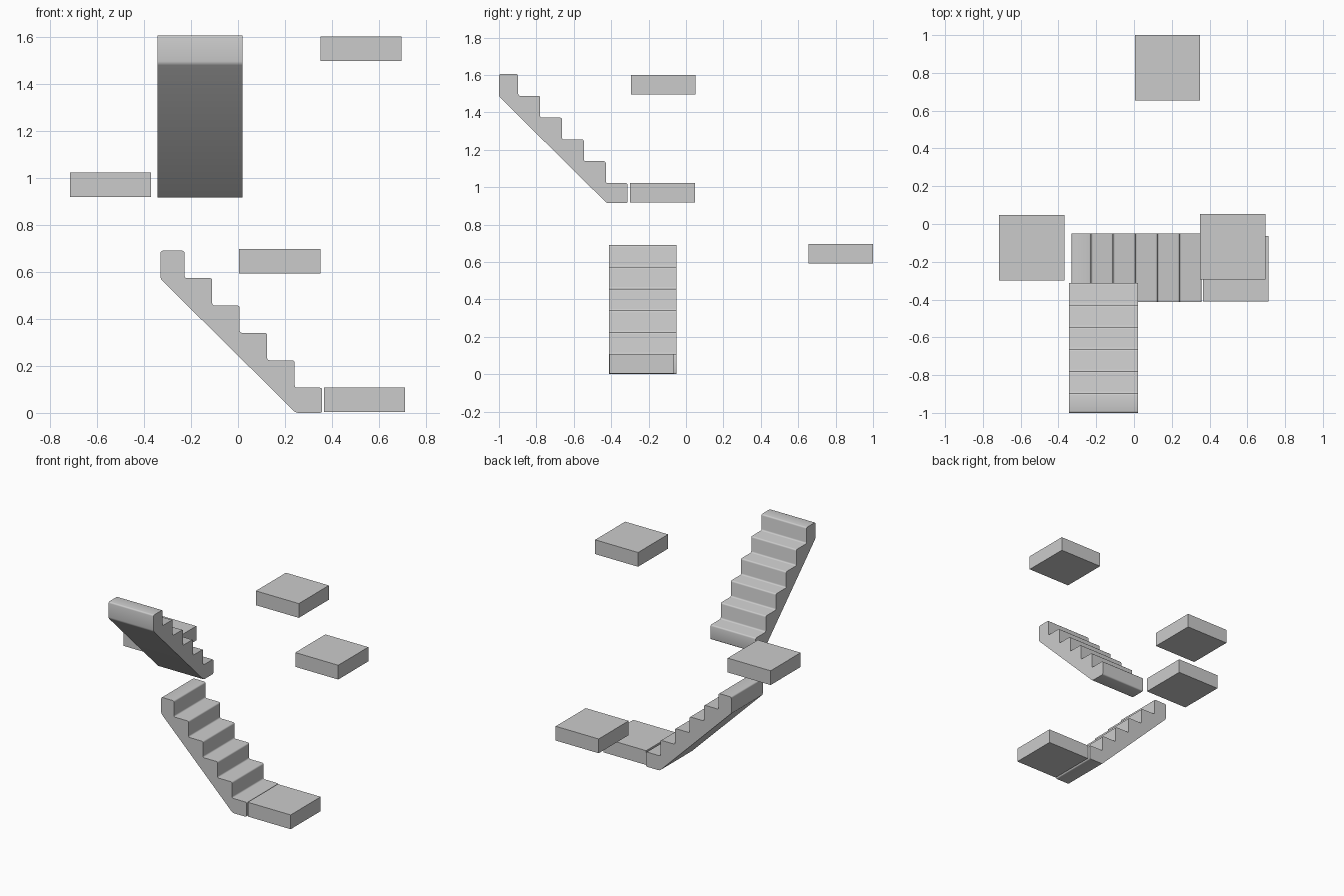
import bpy, bmesh
from math import radians

if "Cube" in bpy.data.objects:
    bpy.data.objects.remove(bpy.data.objects["Cube"])

RISE, RUN, STEPS = 0.1165, 0.117, 6
WIDTH, LENGTH = 0.363, 0.688


def slab(name, x, y, z):
    """Square landing given by its minimum corner."""
    sx, sy, sz = 0.346, 0.346, 0.104
    bpy.ops.mesh.primitive_cube_add(size=1, location=(x + sx / 2, y + sy / 2, z + sz / 2))
    ob = bpy.context.object
    ob.name = name
    ob.scale = (sx, sy, sz)
    bpy.ops.object.transform_apply(location=False, rotation=False, scale=True)


def stairs(name, location, turn):
    """Side profile of a flight, extruded across its width, edges rounded."""
    # sloped underside and flat foot
    pts = [(0, 0.570), (0.576, 0), (LENGTH, 0)]
    # steps from the foot upwards
    u = LENGTH
    for i in range(STEPS):
        z = 0.107 + i * RISE
        pts.append((u, z))
        u = 0.571 - i * RUN if i < STEPS - 1 else 0
        pts.append((u, z))
    bm = bmesh.new()
    face = bm.faces.new([bm.verts.new((u, 0, z)) for u, z in pts])
    ext = bmesh.ops.extrude_face_region(bm, geom=[face])
    for v in ext["geom"]:
        if isinstance(v, bmesh.types.BMVert):
            v.co.y = WIDTH
    bmesh.ops.recalc_face_normals(bm, faces=bm.faces[:])
    # round only the edges running across the flight
    across = [e for e in bm.edges if abs(e.verts[0].co.y - e.verts[1].co.y) > 0.1]
    bmesh.ops.bevel(bm, geom=across, offset=0.01, segments=3, profile=0.5, affect='EDGES')
    me = bpy.data.meshes.new(name)
    bm.to_mesh(me)
    bm.free()
    ob = bpy.data.objects.new(name, me)
    bpy.context.collection.objects.link(ob)
    ob.location = location
    ob.rotation_euler.z = radians(turn)
    bpy.ops.object.select_all(action='DESELECT')
    ob.select_set(True)
    bpy.context.view_layer.objects.active = ob
    bpy.ops.object.shade_smooth_by_angle(angle=radians(40))


# Two flights at right angles
stairs("lower_stairs", (-0.33, -0.413, 0), 0)
stairs("upper_stairs", (0.02, -1.0, 0.915), 90)

# Four landings
slab("ground_landing", 0.365, -0.409, 0.004)
slab("back_landing", 0.004, 0.654, 0.592)
slab("left_landing", -0.715, -0.299, 0.917)
slab("top_landing", 0.35, -0.294, 1.496)
